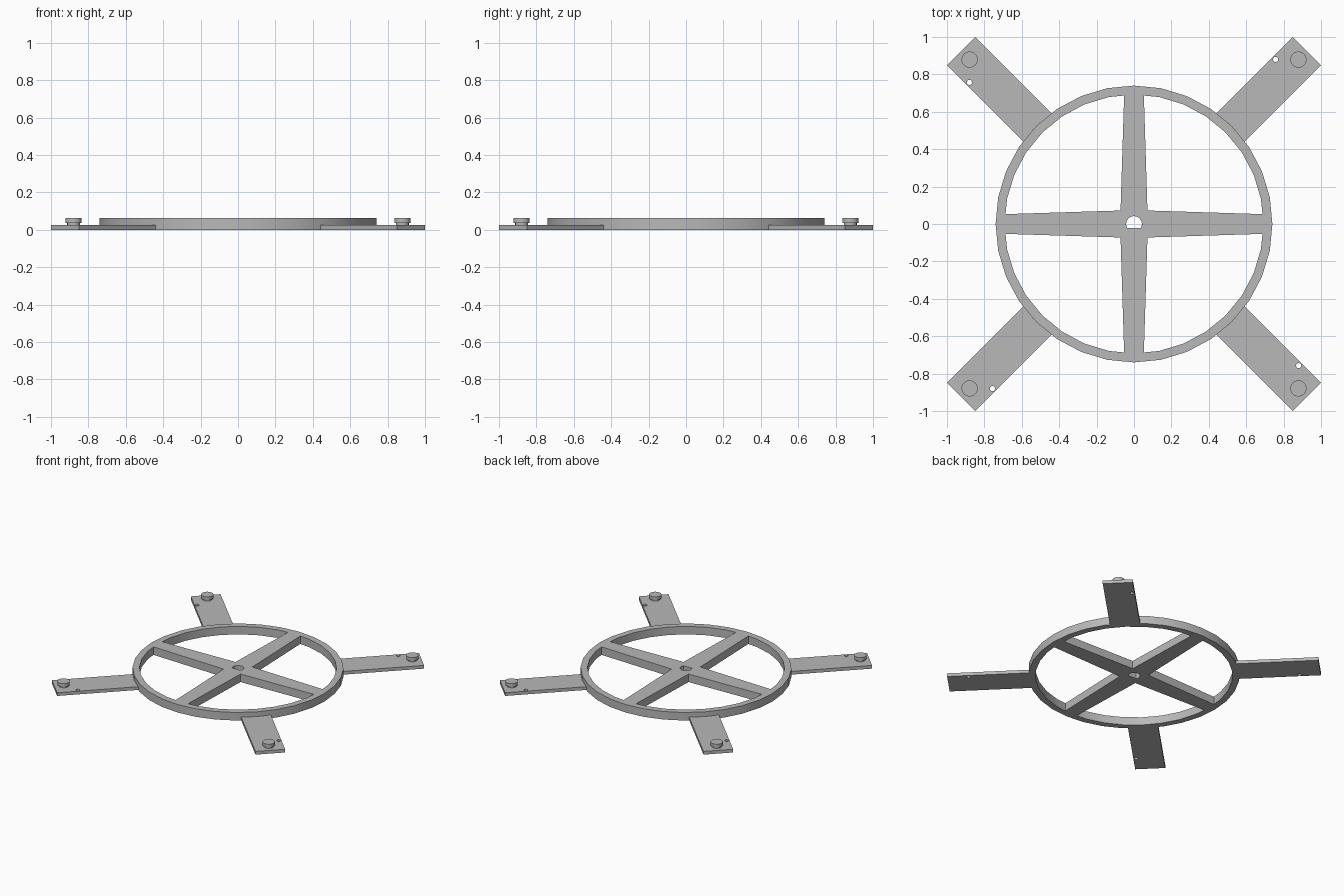
import bpy, bmesh, math
from mathutils import Matrix

if "Cube" in bpy.data.objects:
    bpy.data.objects.remove(bpy.data.objects["Cube"])

TOP, ARM_TOP = 0.062, 0.025
SEGS = 32

metal = bpy.data.materials.new("plain_grey")
metal.diffuse_color = (0.48, 0.48, 0.48, 1)
metal.use_nodes = True
metal.node_tree.nodes["Principled BSDF"].inputs["Base Color"].default_value = metal.diffuse_color


def circle(r, n, cx=0.0, cy=0.0):
    return [(cx + r * math.cos(2 * math.pi * i / n),
             cy + r * math.sin(2 * math.pi * i / n)) for i in range(n)]


def prism(name, outline, z0, z1):
    """Extrude a flat outline between two heights."""
    bm = bmesh.new()
    face = bm.faces.new([bm.verts.new((x, y, z0)) for x, y in outline])
    up = bmesh.ops.extrude_face_region(bm, geom=[face])["geom"]
    bmesh.ops.translate(bm, vec=(0, 0, z1 - z0),
                        verts=[g for g in up if isinstance(g, bmesh.types.BMVert)])
    bmesh.ops.recalc_face_normals(bm, faces=bm.faces)
    me = bpy.data.meshes.new(name)
    bm.to_mesh(me)
    bm.free()
    me.materials.append(metal)
    ob = bpy.data.objects.new(name, me)
    bpy.context.collection.objects.link(ob)
    return ob


def combine(target, tool, operation):
    """Apply a boolean and discard the tool."""
    mod = target.modifiers.new("bool", "BOOLEAN")
    mod.operation, mod.solver, mod.object = operation, "EXACT", tool
    bpy.context.view_layer.objects.active = target
    bpy.ops.object.modifier_apply(modifier=mod.name)
    bpy.data.objects.remove(tool)


def smooth(ob):
    bpy.ops.object.select_all(action="DESELECT")
    ob.select_set(True)
    bpy.context.view_layer.objects.active = ob
    bpy.ops.object.shade_smooth_by_angle(angle=math.radians(30))


# Rim
wheel = prism("wheel", circle(0.74, SEGS), 0, TOP)
combine(wheel, prism("rim_cutter", circle(0.692, SEGS), -0.1, 0.2), "DIFFERENCE")

# Four tapered spokes as one cross
cross = []
for i in range(4):
    c, s = math.cos(i * math.pi / 2), math.sin(i * math.pi / 2)
    for x, y in ((0.712, -0.052), (0.712, 0.052), (0.072, 0.072)):
        cross.append((x * c - y * s, x * s + y * c))
combine(wheel, prism("spokes", cross, 0, TOP), "UNION")

# D-shaped shaft hole in the hub
a0, a1 = math.radians(-31), math.radians(211)
d_hole = [(0.042 * math.cos(a0 + (a1 - a0) * i / 20),
           0.042 * math.sin(a0 + (a1 - a0) * i / 20)) for i in range(21)]
combine(wheel, prism("shaft_cutter", d_hole, -0.1, 0.2), "DIFFERENCE")
smooth(wheel)

# Diagonal arms, each with a pin hole and a headed peg
arm_outline = [(0.74, 0), (0.7296, -0.106), (1.308, -0.106),
               (1.308, 0.106), (0.7296, 0.106)]
for i in range(4):
    turn = Matrix.Rotation(math.radians(45 + 90 * i), 4, "Z")
    arm = prism(f"arm_{i + 1}", arm_outline, 0, ARM_TOP)
    combine(arm, prism("pin_cutter", circle(0.014, 16, 1.1575, 0.087), -0.1, 0.2),
            "DIFFERENCE")
    neck = prism(f"peg_neck_{i + 1}", circle(0.034, 32, 1.243), ARM_TOP - 0.005, 0.04)
    head = prism(f"peg_head_{i + 1}", circle(0.043, 32, 1.243), 0.036, TOP)
    for ob in (arm, neck, head):
        ob.data.transform(turn)
        smooth(ob)
